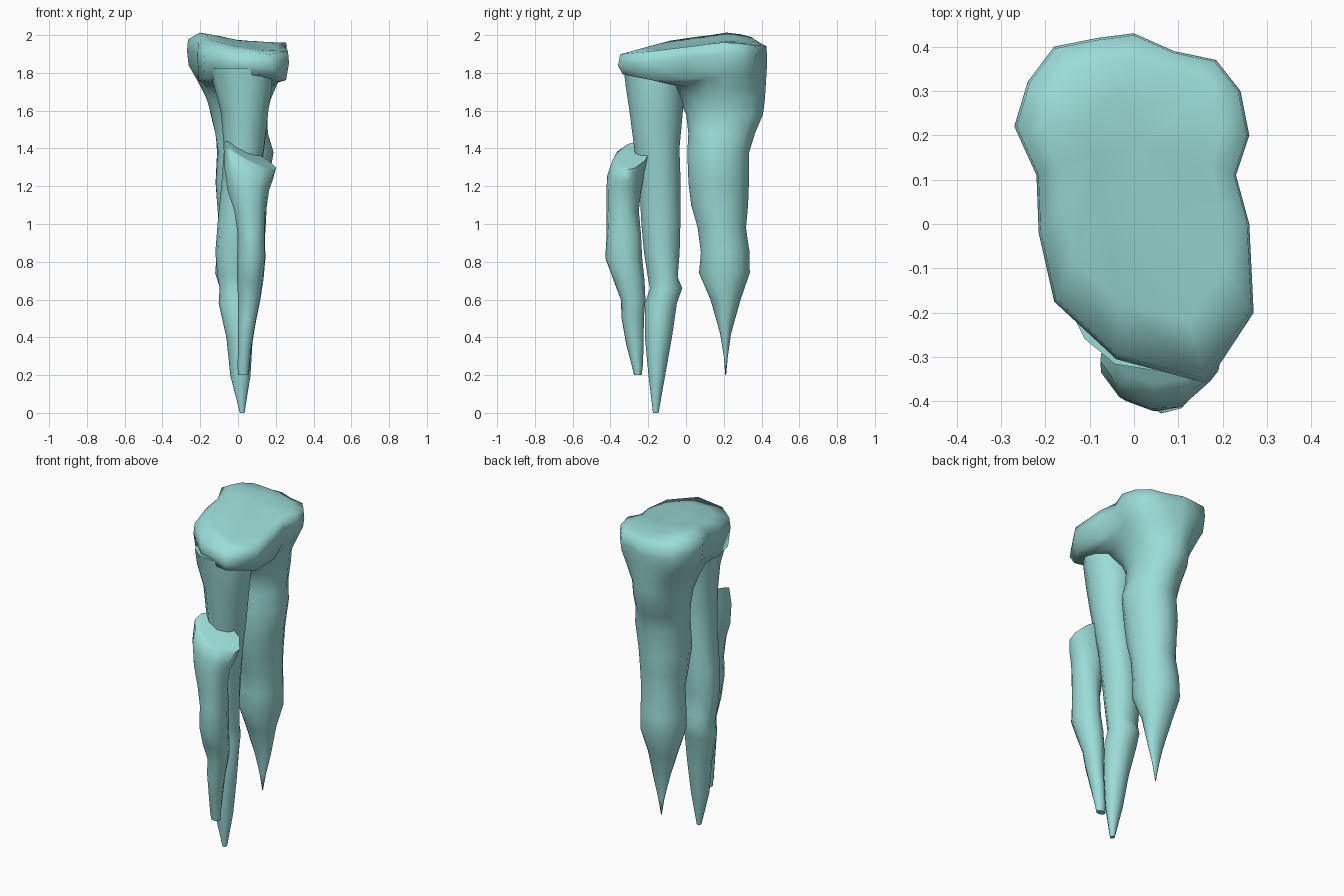
import bpy, bmesh, math, random
from mathutils import Vector

if "Cube" in bpy.data.objects:
    bpy.data.objects.remove(bpy.data.objects["Cube"])

random.seed(4)
stone = bpy.data.materials.new("pale teal stone")
stone.diffuse_color = (0.33, 0.72, 0.69, 1)
stone.use_nodes = True
stone.node_tree.nodes["Principled BSDF"].inputs["Base Color"].default_value = stone.diffuse_color


def loft(name, rings, angle):
    """Skin a list of equal-length point rings and close both ends."""
    bm = bmesh.new()
    vr = [[bm.verts.new(p) for p in r] for r in rings]
    n = len(rings[0])
    for a, b in zip(vr, vr[1:]):
        for i in range(n):
            j = (i + 1) % n
            bm.faces.new((a[i], a[j], b[j], b[i]))
    for r in (vr[0], vr[-1]):
        c = bm.verts.new(sum((v.co for v in r), Vector()) / n)
        for i in range(n):
            bm.faces.new((r[i], r[(i + 1) % n], c))
    bmesh.ops.recalc_face_normals(bm, faces=bm.faces)
    me = bpy.data.meshes.new(name)
    bm.to_mesh(me)
    bm.free()
    me.materials.append(stone)
    ob = bpy.data.objects.new(name, me)
    bpy.context.collection.objects.link(ob)
    bpy.context.view_layer.objects.active = ob
    ob.select_set(True)
    bpy.ops.object.shade_smooth_by_angle(angle=math.radians(angle))
    ob.select_set(False)
    return ob


def ring(z, x0, x1, y0, y1, n, start=0.0, rough=0.0, tilt=(0, 0)):
    """Elliptical ring filling the given extents, optionally rough and tilted."""
    pts = []
    for i in range(n):
        a = start - 2 * math.pi * i / n
        k = 1 + random.uniform(-rough, rough)
        dx, dy = (x1 - x0) / 2 * math.cos(a) * k, (y1 - y0) / 2 * math.sin(a) * k
        pts.append(Vector(((x0 + x1) / 2 + dx, (y0 + y1) / 2 + dy,
                           z + tilt[0] * dx + tilt[1] * dy)))
    return pts


# Back stalactite that flares into the overhanging cap
outline = [(-.18, .40), (-.08, .42), (0, .43), (.09, .39), (.185, .37), (.24, .30),
           (.26, .20), (.23, .11), (.26, 0), (.27, -.20), (.165, -.36), (-.04, -.305),
           (-.18, -.175), (-.215, -.02), (-.22, .11), (-.27, .22), (-.24, .32)]
N = len(outline)
START = 2 * math.pi * 6 / N
shaft = [(.20, .018, .022, .208, .212), (.30, .00, .04, .20, .222), (.42, -.03, .07, .18, .238),
         (.60, -.08, .10, .13, .29), (.74, -.12, .14, .07, .34), (.85, -.115, .14, .075, .335),
         (.98, -.10, .145, .06, .32), (1.10, -.11, .15, .025, .33), (1.22, -.12, .16, .01, .33),
         (1.38, -.11, .185, .01, .335), (1.48, -.12, .16, .015, .365),
         (1.58, -.145, .155, 0, .41), (1.66, -.165, .17, -.035, .415)]
rings = [ring(*s, N, START, .025) for s in shaft]
neck = rings[-1]


def cap_ring(scale, height):
    """Outline scaled about the shaft, with height as a function of x and y."""
    pts = []
    for x, y in outline:
        px, py = x * scale, .2 + (y - .2) * scale
        pts.append(Vector((px, py, height(px, py))))
    return pts


def flare_ring(t, back_z):
    """Blend from neck to outline: steep flare behind, flat overhang in front."""
    pts = []
    for p, (x, y) in zip(neck, outline):
        q = p.lerp(Vector((x, y, 0)), t)
        w = min(max((q.y + .1) / .3, 0), 1)
        q.z = w * back_z + (1 - w) * (1.725 - .2 * min(q.y, 0))
        pts.append(q)
    return pts


def rim(x, y):
    return 1.945 + .12 * min(y, .2) - .16 * max(y - .25, 0) - .03 * x


rings += [flare_ring(.3, 1.72), flare_ring(.65, 1.79), flare_ring(.92, 1.84)]
rings.append(cap_ring(1.0, lambda x, y: rim(x, y) - .06))
rings.append(cap_ring(.98, rim))
rings.append(cap_ring(.75, lambda x, y: rim(x, y) + .018 - .10 * x))
rings.append(cap_ring(.4, lambda x, y: rim(x, y) + .012 - .11 * x))
loft("back_stalactite_with_cap", rings, 100)

# Long middle stalactite
middle = [(0, .01, .035, -.175, -.145), (.2, -.04, .07, -.20, -.11), (.4, -.06, .08, -.22, -.075),
          (.58, -.10, .085, -.215, -.045), (.66, -.10, .08, -.195, -.02), (.72, -.11, .08, -.20, -.04),
          (.85, -.12, .08, -.22, -.035), (1.0, -.11, .09, -.235, -.03), (1.2, -.085, .11, -.25, -.03),
          (1.4, -.075, .145, -.275, -.03), (1.6, -.095, .16, -.30, -.02),
          (1.73, -.125, .19, -.315, -.015), (1.825, -.145, .19, -.335, -.01)]
loft("middle_stalactite", [ring(*s, 11, .3, .045 if s[0] else 0) for s in middle], 60)

# Short front stalactite with a slanted broken top
front = [(.20, .0, .055, -.275, -.235), (.24, -.003, .06, -.285, -.23), (.36, .0, .075, -.315, -.225),
         (.5, .0, .10, -.34, -.225), (.6, .0, .12, -.345, -.215), (.7, -.005, .135, -.385, -.22),
         (.82, -.005, .145, -.425, -.235), (.95, -.005, .145, -.42, -.24), (1.07, -.025, .15, -.42, -.25),
         (1.18, -.055, .165, -.425, -.235)]
rings = [ring(*s, 10, .2, .04) for s in front]
rings.append(ring(1.27, -.075, .185, -.415, -.215, 10, .2, .02, (-.35, .15)))
rings.append(ring(1.36, -.08, .205, -.39, -.19, 10, .2, .02, (-.5, .35)))
rings.append(ring(1.365, -.05, .17, -.36, -.21, 10, .2, 0, (-.5, .35)))
loft("front_stalactite", rings, 60)
